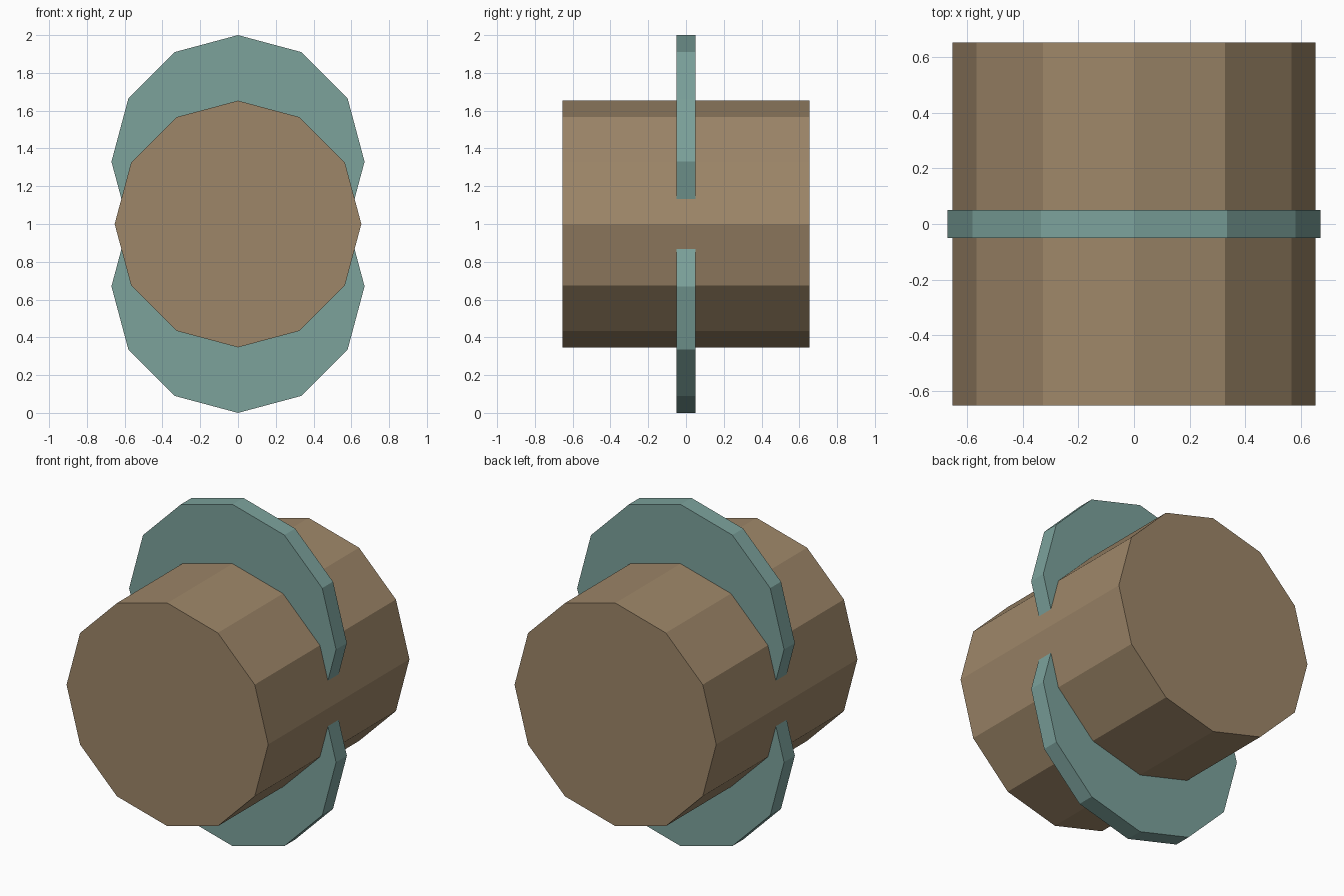
import bpy
import math

if "Cube" in bpy.data.objects:
    bpy.data.objects.remove(bpy.data.objects["Cube"])


def material(name, rgb):
    mat = bpy.data.materials.new(name)
    mat.diffuse_color = (*rgb, 1.0)
    mat.use_nodes = True
    mat.node_tree.nodes["Principled BSDF"].inputs["Base Color"].default_value = mat.diffuse_color
    return mat


def prism(name, radius, depth, z, mat):
    # Twelve-sided drum lying along y, with a corner pointing straight up
    bpy.ops.mesh.primitive_cylinder_add(
        vertices=12, radius=radius, depth=depth,
        location=(0, 0, z), rotation=(math.pi / 2, 0, 0))
    obj = bpy.context.object
    obj.name = name
    obj.data.materials.append(mat)
    return obj


brown = material("warm brown", (0.34, 0.24, 0.14))
teal = material("muted teal", (0.20, 0.36, 0.33))

# Central barrel
prism("barrel", 0.653, 1.306, 1.0, brown)

# Thin discs rising above and hanging below the barrel
for name, side in (("upper_disc", 1), ("lower_disc", -1)):
    prism(name, 0.67, 0.1, 1.0 + side * 0.33, teal)
